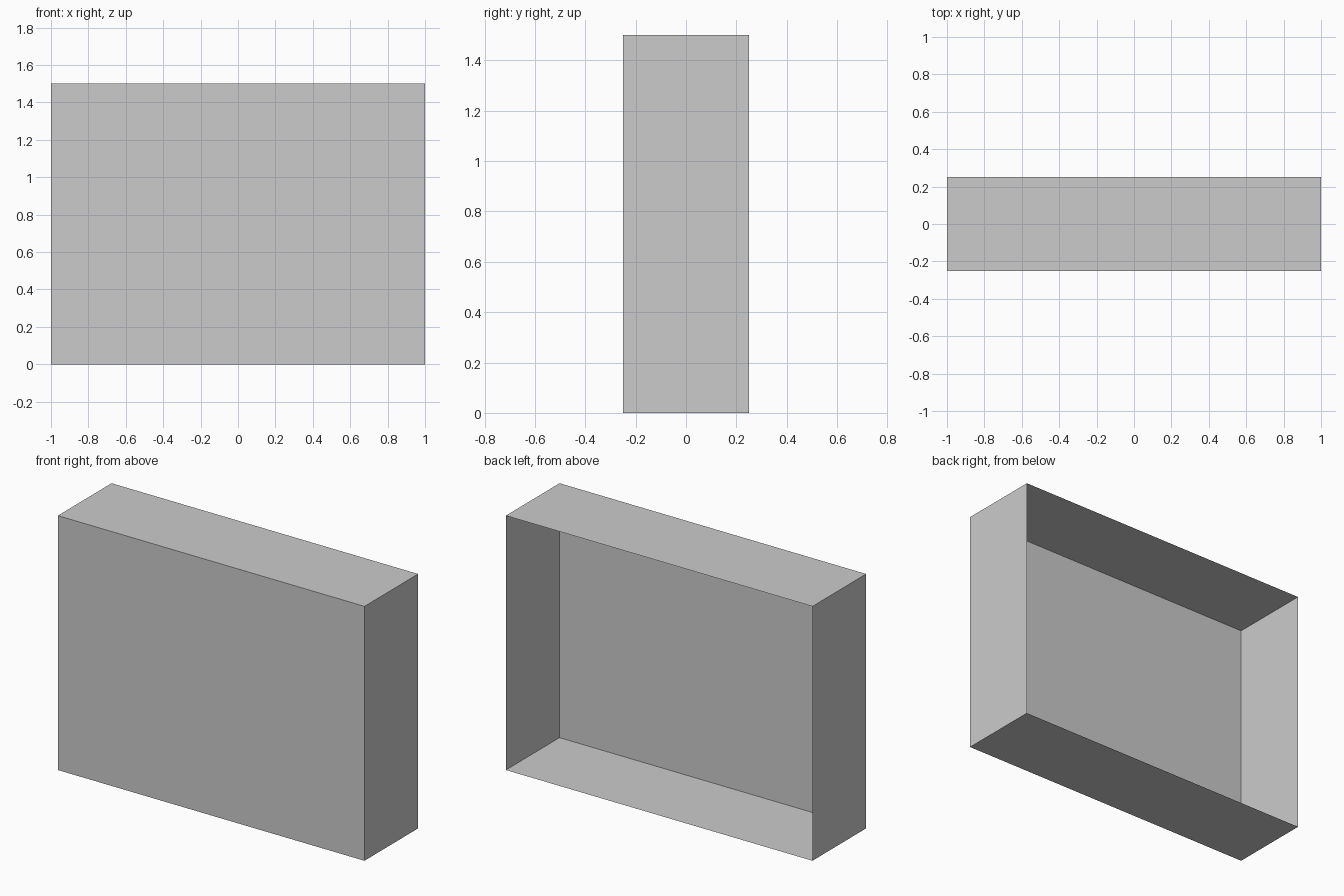
import bpy, bmesh
from mathutils import Matrix

if "Cube" in bpy.data.objects:
    bpy.data.objects.remove(bpy.data.objects["Cube"])

# Thin-walled box, closed at the front and open at the back
mesh = bpy.data.meshes.new("open_back_box")
box = bpy.data.objects.new("open_back_box", mesh)
bpy.context.collection.objects.link(box)

bm = bmesh.new()
size = Matrix.Translation((0, 0, 0.75)) @ Matrix.Diagonal((2.0, 0.5, 1.5, 1.0))
bmesh.ops.create_cube(bm, size=1.0, matrix=size)

# Remove the back panel
back = [f for f in bm.faces if f.calc_center_median().y > 0.2]
bmesh.ops.delete(bm, geom=back, context='FACES')

bm.to_mesh(mesh)
bm.free()
